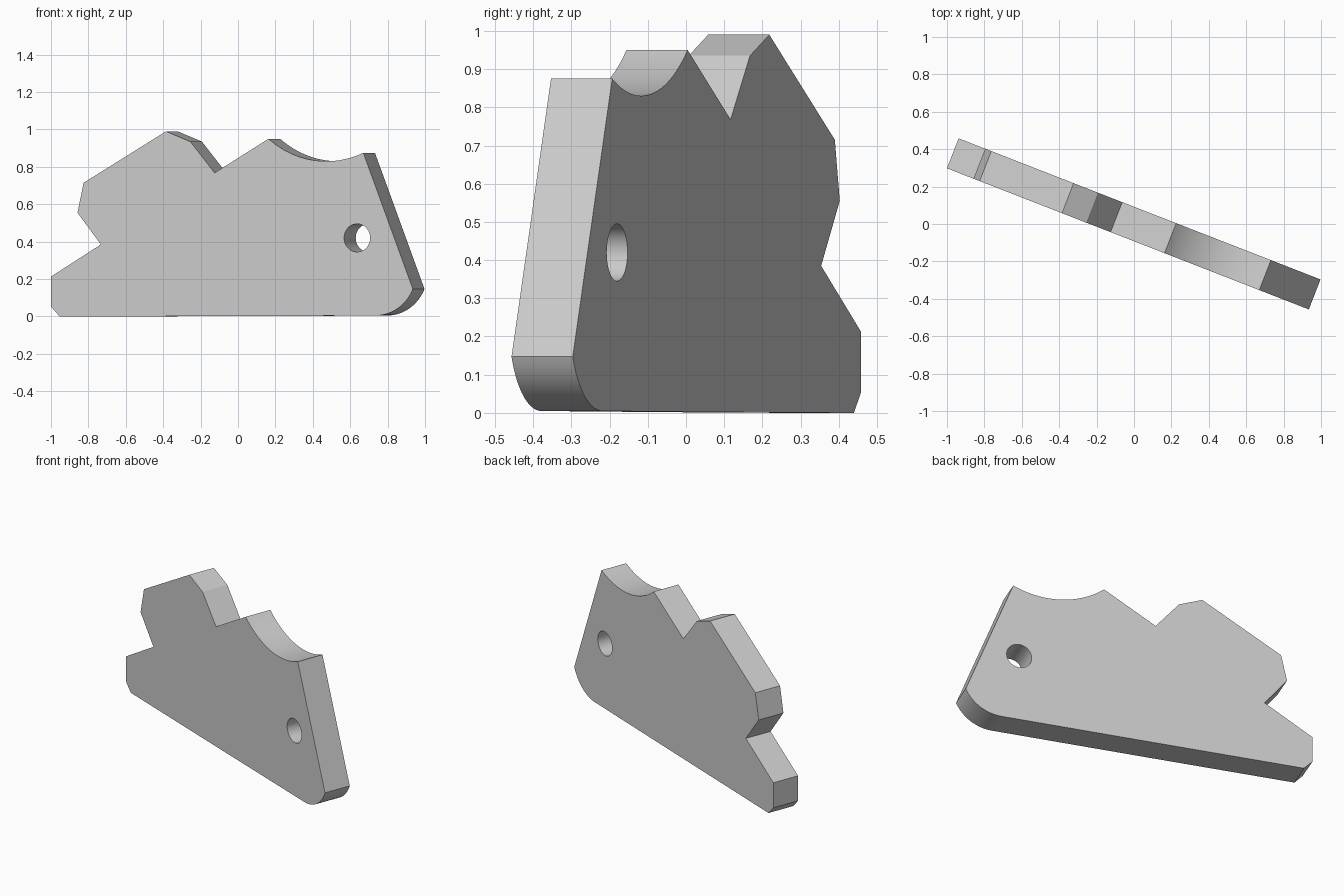
import bpy, bmesh
from math import sin, cos, asin, acos, radians
from mathutils import Matrix

if "Cube" in bpy.data.objects:
    bpy.data.objects.remove(bpy.data.objects["Cube"], do_unlink=True)

TURN = radians(-21.3)
THICK = 0.172


def along(x):
    """Distance along the plate for a given x on its front face."""
    return (x + 0.031) / cos(TURN)


def arc(cx, cz, r, a0, a1, n):
    """Points on a circle; angles are measured from straight down."""
    steps = [a0 + (a1 - a0) * i / n for i in range(n + 1)]
    return [(cx + r * sin(a), cz - r * cos(a)) for a in steps]


grey = bpy.data.materials.new("plain grey")
grey.use_nodes = True
colour = (0.6, 0.6, 0.6, 1)
grey.diffuse_color = colour
grey.node_tree.nodes["Principled BSDF"].inputs["Base Color"].default_value = colour

# Outline, starting at the lower left chamfer
outline = [(along(x), z) for x, z in [(-1, 0.053), (-0.953, 0), (-0.07, 0.002)]]

# Rounded lower right corner
r = 0.234
end = acos(1 - 0.142 / r)
outline += arc(along(0.935) - r * sin(end), 0.005 + r, r, 0, end, 16)

# Scooped top, from its right tip to its left tip
r = 0.52
right, left = acos(1 - 0.045 / r), acos(1 - 0.12 / r)
outline += arc(along(0.67) - r * sin(right), 0.83 + r, r, right, -left, 24)

# Notched top and left edge
outline += [(along(x), z) for x, z in [
    (-0.125, 0.768), (-0.255, 0.935), (-0.385, 0.99), (-0.825, 0.715),
    (-0.858, 0.555), (-0.733, 0.385), (-1, 0.213)]]

# Plate
bm = bmesh.new()
face = bm.faces.new([bm.verts.new((u, -THICK / 2, z)) for u, z in outline])
side = bmesh.ops.extrude_face_region(bm, geom=[face])["geom"]
bmesh.ops.translate(bm, vec=(0, THICK, 0),
                    verts=[v for v in side if isinstance(v, bmesh.types.BMVert)])
bmesh.ops.recalc_face_normals(bm, faces=bm.faces)
mesh = bpy.data.meshes.new("plate")
bm.to_mesh(mesh)
bm.free()
mesh.materials.append(grey)
plate = bpy.data.objects.new("plate", mesh)
bpy.context.collection.objects.link(plate)

# Round through hole
bpy.ops.mesh.primitive_cylinder_add(vertices=48, radius=0.075, depth=0.6,
                                    location=(along(0.637), 0, 0.42),
                                    rotation=(radians(90), 0, 0))
cutter = bpy.context.object
cutter.name = "hole_cutter"
cutter.hide_render = True
cutter.data.materials.append(grey)
cut = plate.modifiers.new("hole", "BOOLEAN")
cut.operation = "DIFFERENCE"
cut.solver = "EXACT"
cut.object = cutter
bpy.ops.object.select_all(action="DESELECT")
plate.select_set(True)
bpy.context.view_layer.objects.active = plate
bpy.ops.object.modifier_apply(modifier=cut.name)
bpy.data.objects.remove(cutter, do_unlink=True)

# Smooth the curved walls, then turn the plate
bpy.ops.object.shade_smooth_by_angle(angle=radians(15))
plate.rotation_euler.z = TURN
